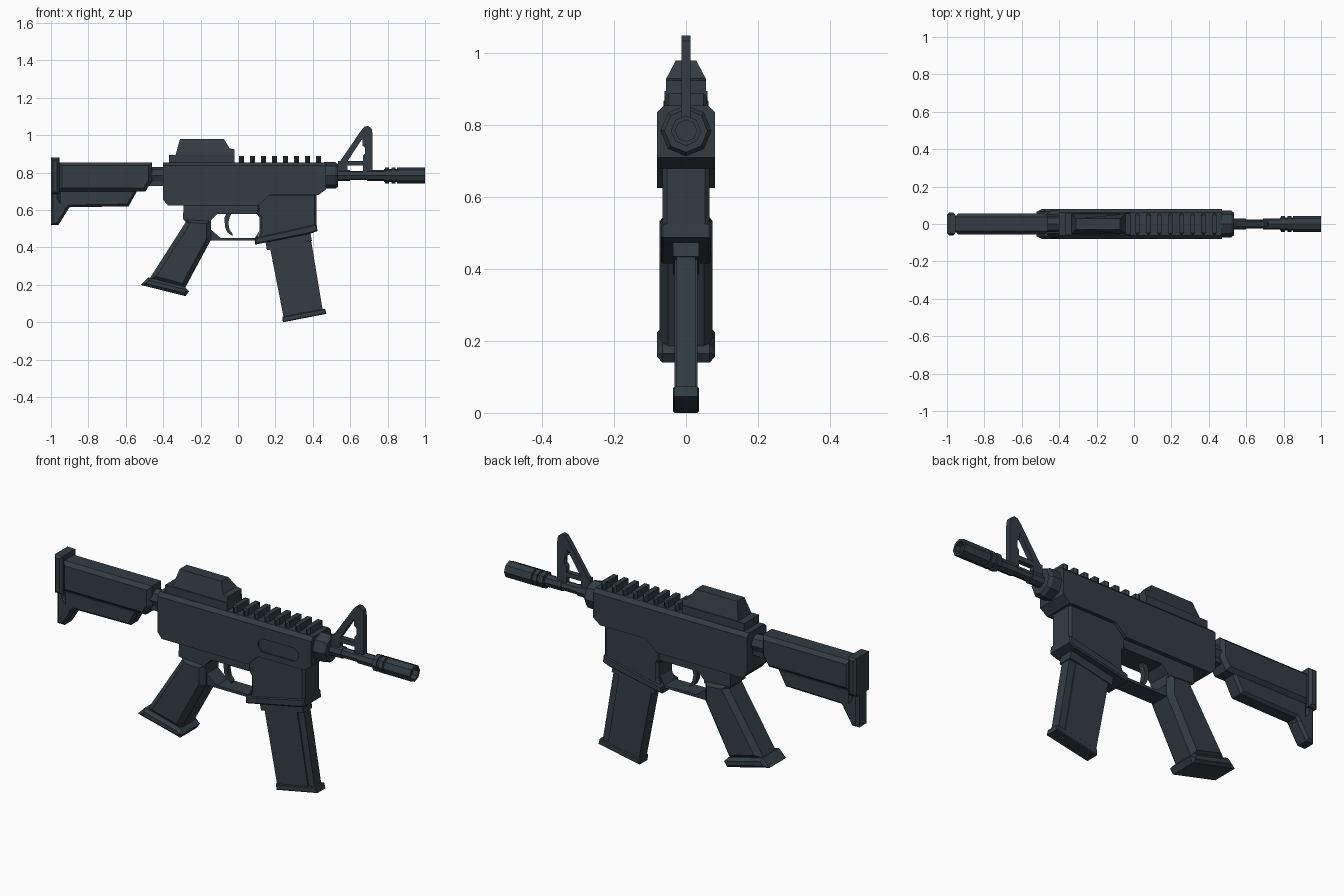
import bpy, bmesh
from math import radians
from mathutils import Matrix

cube = bpy.data.objects.get("Cube")
if cube:
    bpy.data.objects.remove(cube, do_unlink=True)

AXIS = 0.785  # height of the barrel line


def make_material(name, color):
    mat = bpy.data.materials.new(name)
    mat.use_nodes = True
    mat.diffuse_color = color
    mat.node_tree.nodes["Principled BSDF"].inputs["Base Color"].default_value = color
    return mat


SLATE = make_material("dark slate", (0.033, 0.046, 0.056, 1))


def finish(name, bm):
    bmesh.ops.recalc_face_normals(bm, faces=bm.faces)
    mesh = bpy.data.meshes.new(name)
    bm.to_mesh(mesh)
    bm.free()
    mesh.materials.append(SLATE)
    obj = bpy.data.objects.new(name, mesh)
    bpy.context.collection.objects.link(obj)
    return obj


def prism(name, profile, half, chamfer=0, where=lambda p: True, taper=None, y=0):
    """Side profile (x, z) given thickness, with chamfered rims."""
    bm = bmesh.new()
    face = bm.faces.new([bm.verts.new((x, y - half, z)) for x, z in profile])
    out = bmesh.ops.extrude_face_region(bm, geom=[face])
    for v in out["geom"]:
        if isinstance(v, bmesh.types.BMVert):
            v.co.y = y + half
    if taper:
        height, factor = taper
        for v in bm.verts:
            if v.co.z > height:
                v.co.y *= factor
    bmesh.ops.recalc_face_normals(bm, faces=bm.faces)
    if chamfer:
        rims = [e for e in bm.edges
                if e.verts[0].co.y * e.verts[1].co.y > 0
                and where((e.verts[0].co + e.verts[1].co) / 2)]
        bmesh.ops.bevel(bm, geom=rims, offset=chamfer, segments=1,
                        profile=0.5, affect='EDGES')
    return finish(name, bm)


def box(name, x0, x1, z0, z1, half, chamfer=0):
    return prism(name, [(x0, z0), (x1, z0), (x1, z1), (x0, z1)], half, chamfer)


def tube(name, x0, x1, r, r_end=None, bore=0):
    """Eight-sided rod along x, optionally hollowed at the front."""
    bm = bmesh.new()
    place = Matrix.Translation(((x0 + x1) / 2, 0, AXIS)) @ Matrix.Rotation(radians(90), 4, 'Y')
    bmesh.ops.create_cone(bm, cap_ends=True, segments=8, radius1=r,
                          radius2=r_end or r, depth=x1 - x0, matrix=place)
    if bore:
        bm.normal_update()
        end = max(bm.faces, key=lambda f: f.calc_center_median().x)
        bmesh.ops.inset_region(bm, faces=[end], thickness=bore)
        inner = bmesh.ops.extrude_face_region(bm, geom=[end])["geom"]
        bmesh.ops.translate(bm, vec=(-0.03, 0, 0),
                            verts=[v for v in inner if isinstance(v, bmesh.types.BMVert)])
        if end.is_valid:
            bmesh.ops.delete(bm, geom=[end], context='FACES')
    return finish(name, bm)


# Receiver
receiver = prism("upper_receiver",
                 [(-.40, .855), (.47, .855), (.47, .71), (.43, .68), (.17, .68),
                  (.11, .625), (-.375, .625), (-.40, .655)],
                 .08, .018, lambda p: p.z > .84)
prism("lower_receiver",
      [(-.29, .63), (-.295, .55), (-.145, .53), (-.145, .545), (-.11, .58),
       (.10, .58), (.14, .70), (-.25, .70)], .06)

# Ejection port: a shallow rounded slot in the right side
port = prism("port_cutter",
             [(.17, .73), (.19, .71), (.375, .71), (.395, .73),
              (.395, .76), (.375, .777), (.19, .777), (.17, .76)], .006, y=-.08)
port.hide_render = True
port.hide_viewport = True
cut = receiver.modifiers.new("port", 'BOOLEAN')
cut.operation = 'DIFFERENCE'
cut.object = port

# Magazine well and its slanted flange
prism("magazine_well",
      [(.10, .69), (.10, .58), (.115, .56), (.115, .48), (.10, .43),
       (.42, .50), (.42, .69)], .065, .012)
prism("magazine_well_flange",
      [(.09, .415), (.39, .475), (.425, .488), (.42, .525), (.105, .455), (.09, .45)],
      .07, .006)

# Magazine
prism("magazine_collar",
      [(.145, .44), (.155, .385), (.395, .435), (.385, .49)], .036)
prism("magazine_body",
      [(.165, .43), (.245, .02), (.42, .055), (.35, .47)], .032)
prism("magazine_front_rib",
      [(.34, .46), (.41, .05), (.453, .065), (.385, .47)], .026)
prism("magazine_base",
      [(.24, 0), (.472, .045), (.465, .073), (.237, .03)], .036, .004)

# Trigger and guard
prism("trigger",
      [(-.055, .60), (-.072, .56), (-.07, .51), (-.055, .478), (-.03, .462),
       (-.028, .472), (-.045, .495), (-.052, .53), (-.045, .56), (-.025, .60)], .014)
prism("trigger_guard",
      [(-.15, .437), (.10, .437), (.115, .49), (.09, .45), (-.09, .45),
       (-.11, .465), (-.15, .50)], .045)

# Grip
prism("grip",
      [(-.295, .56), (-.28, .535), (-.475, .23), (-.285, .18), (-.145, .44),
       (-.145, .55)], .074, .024)
prism("grip_base",
      [(-.48, .24), (-.52, .20), (-.28, .14), (-.262, .165), (-.285, .19)], .08, .014)

# Stock
prism("stock_body",
      [(-.96, .855), (-.46, .855), (-.46, .755), (-.495, .70), (-.96, .70)],
      .055, .018)
prism("stock_lower",
      [(-.96, .71), (-.535, .71), (-.585, .62), (-.90, .615), (-.96, .55)],
      .04, .012)
box("butt_pad", -1, -.955, .685, .88, .062, .012)
prism("butt_toe",
      [(-1, .70), (-1, .52), (-.96, .52), (-.91, .60), (-.955, .66), (-.955, .70)],
      .04, .012)
tube("buffer_tube", -.49, -.39, .044)
box("buffer_support", -.49, -.39, .73, .775, .03)

# Rear sight
box("rear_sight_base", -.37, -.02, .85, .895, .06)
prism("rear_sight_hood",
      [(-.335, .89), (-.31, .98), (-.075, .98), (-.045, .93), (-.02, .925), (-.02, .89)],
      .055, taper=(.96, .52))

# Top rail teeth
for i in range(8):
    x = .018 + i * .0588
    box(f"rail_tooth_{i + 1}", x - .012, x + .014, .85, .89, .058, .01)

# Handguard cap, barrel and muzzle
tube("handguard_cap", .46, .52, .071)
tube("handguard_cap_rim", .52, .535, .071, .06)
tube("barrel", .53, .87, .025)
tube("barrel_root", .53, .60, .03)
tube("barrel_collar", .69, .78, .03)
for i, x in enumerate((.785, .82)):
    tube(f"muzzle_ring_{i + 1}", x, x + .022, .042)
tube("muzzle_core", .78, .86, .034)
tube("muzzle", .85, 1, .042, bore=.012)

# Front sight frame
prism("front_sight_slope",
      [(.535, .845), (.575, .845), (.66, .975), (.72, 1.0), (.715, 1.035),
       (.695, 1.05), (.675, 1.045), (.658, 1.025)], .013)
prism("front_sight_post",
      [(.668, .80), (.72, .80), (.72, 1.0), (.665, 1.0), (.665, .945),
       (.678, .935), (.678, .90), (.668, .89)], .013)
box("front_sight_bar", .535, .69, .838, .862, .013)
box("front_sight_foot", .53, .585, .79, .845, .013)
